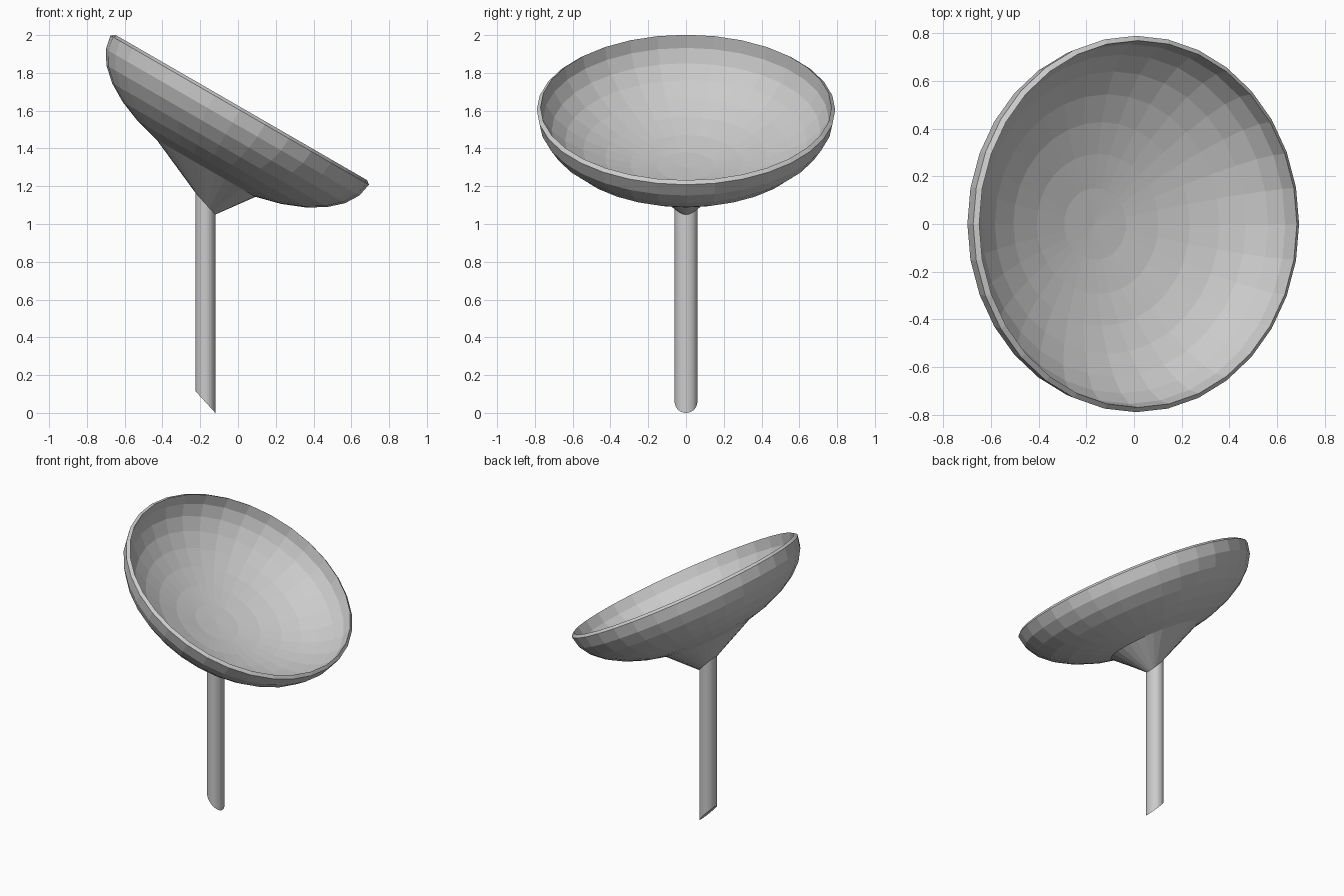
import bpy, bmesh
from math import sin, cos, pi, radians
from mathutils import Matrix, Vector

if "Cube" in bpy.data.objects:
    bpy.data.objects.remove(bpy.data.objects["Cube"])

SIDES = 32
STEP = radians(11.25)
TILT = Matrix.Rotation(radians(30), 3, 'Y')
RIM = Vector((0.009, 0, 1.603))


def dish_ring(r, h):
    """Ring around the tilted dish axis, h measured from the outer rim plane."""
    return [RIM + TILT @ Vector((r * cos(2 * pi * i / SIDES), r * sin(2 * pi * i / SIDES), h))
            for i in range(SIDES)]


def post_ring(z):
    """Oval section of the post on a slanted cut."""
    return [Vector((-0.173 + 0.053 * cos(2 * pi * i / SIDES),
                    0.06 * sin(2 * pi * i / SIDES),
                    z + 0.058 - 0.058 * cos(2 * pi * i / SIDES))) for i in range(SIDES)]


def loft(name, rings, tip=None, cap_end=False):
    """Skin the rings in order, optionally with a pole at the start and a cap at the end."""
    bm = bmesh.new()
    loops = [[bm.verts.new(p) for p in ring] for ring in rings]
    for a, b in zip(loops, loops[1:]):
        for i in range(SIDES):
            j = (i + 1) % SIDES
            bm.faces.new((a[j], a[i], b[i], b[j]))
    if tip is not None:
        t = bm.verts.new(tip)
        for i in range(SIDES):
            bm.faces.new((t, loops[0][i], loops[0][(i + 1) % SIDES]))
    if cap_end:
        bm.faces.new(loops[-1][::-1])
    mesh = bpy.data.meshes.new(name)
    bm.to_mesh(mesh)
    bm.free()
    obj = bpy.data.objects.new(name, mesh)
    bpy.context.collection.objects.link(obj)
    return obj


# Dish: inner bowl from its centre up to the rim, then the outer shell back down
inner = [dish_ring(0.77 * sin(k * STEP), 0.016 - 0.367 * cos(k * STEP)) for k in range(1, 9)]
outer = [dish_ring(0.79 * sin(k * STEP), -0.385 * cos(k * STEP)) for k in range(8, 1, -1)]
centre = RIM + TILT @ Vector((0, 0, 0.016 - 0.367))
loft("dish", inner + outer, tip=centre)

# Post: flared mount meeting the dish, then a straight shaft with a slanted foot
loft("post", [outer[-1], post_ring(1.05), post_ring(0.0)], cap_end=True)
